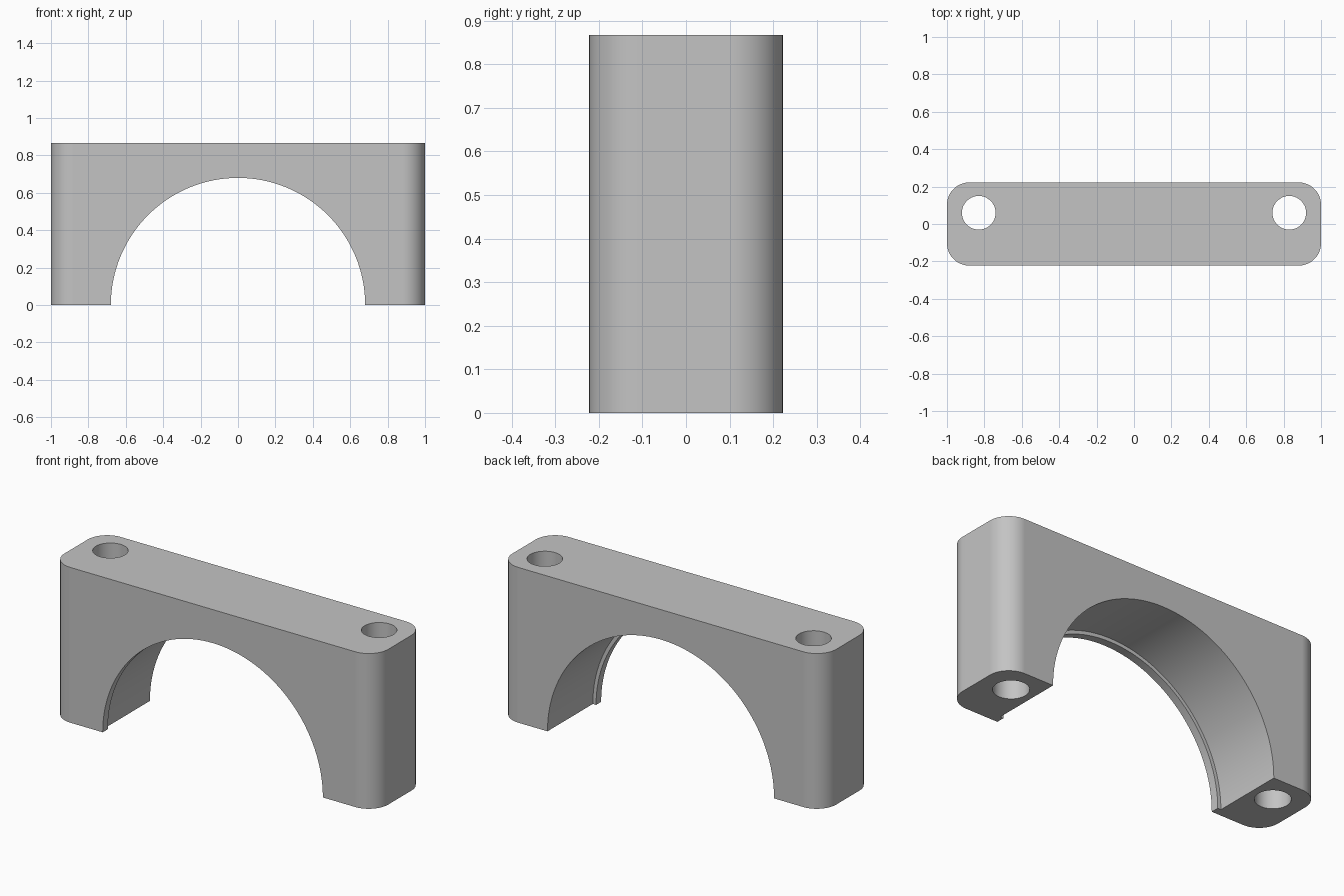
import bpy
import bmesh
import math

if "Cube" in bpy.data.objects:
    bpy.data.objects.remove(bpy.data.objects["Cube"], do_unlink=True)

WIDTH, DEPTH, HEIGHT = 2.0, 0.445, 0.867
CORNER = 0.12
BORE_R, LIP_R, LIP_DEPTH = 0.70, 0.68, 0.045
HOLE_X, HOLE_Y, HOLE_R = 0.83, 0.06, 0.09
FRONT = -DEPTH / 2

grey = bpy.data.materials.new("plain grey")
grey.use_nodes = True
colour = (0.55, 0.55, 0.55, 1)
grey.diffuse_color = colour
grey.node_tree.nodes["Principled BSDF"].inputs["Base Color"].default_value = colour


def cylinder_cutter(name, radius, length, location, along_y=False, sides=64):
    rotation = (math.pi / 2, 0, 0) if along_y else (0, 0, 0)
    bpy.ops.mesh.primitive_cylinder_add(vertices=sides, radius=radius, depth=length,
                                        location=location, rotation=rotation)
    cutter = bpy.context.object
    cutter.name = name
    cutter.hide_render = True
    cutter.data.materials.append(grey)
    return cutter


# Block with rounded upright corners
bpy.ops.mesh.primitive_cube_add(size=1, location=(0, 0, HEIGHT / 2))
block = bpy.context.object
block.name = "bearing_cap"
block.data.materials.append(grey)
bm = bmesh.new()
bm.from_mesh(block.data)
bmesh.ops.scale(bm, vec=(WIDTH, DEPTH, HEIGHT), verts=bm.verts)
uprights = [e for e in bm.edges if abs(e.verts[0].co.z - e.verts[1].co.z) > 0.1]
bmesh.ops.bevel(bm, geom=uprights, offset=CORNER, offset_type='OFFSET',
                segments=12, profile=0.5, affect='EDGES')
bm.to_mesh(block.data)
bm.free()

# Arched bore, with a narrow lip left along the front, and two bolt holes
bore_start = FRONT + LIP_DEPTH
cutters = [
    cylinder_cutter("bore_cutter", BORE_R, 1, (0, bore_start + 0.5, 0), True, 128),
    cylinder_cutter("lip_cutter", LIP_R, 1, (0, bore_start - 0.4, 0), True, 128),
]
for side in (-1, 1):
    cutters.append(cylinder_cutter("bolt_hole_cutter", HOLE_R, 2,
                                   (side * HOLE_X, HOLE_Y, HEIGHT / 2)))

bpy.ops.object.select_all(action='DESELECT')
block.select_set(True)
bpy.context.view_layer.objects.active = block
for cutter in cutters:
    cut = block.modifiers.new("cut", 'BOOLEAN')
    cut.operation = 'DIFFERENCE'
    cut.solver = 'EXACT'
    cut.object = cutter
    bpy.ops.object.modifier_apply(modifier=cut.name)
    bpy.data.objects.remove(cutter, do_unlink=True)

# Smooth curves, crisp edges, even flat faces
bpy.ops.object.shade_smooth_by_angle(angle=math.radians(30))
normals = block.modifiers.new("flat faces", 'WEIGHTED_NORMAL')
normals.keep_sharp = True
